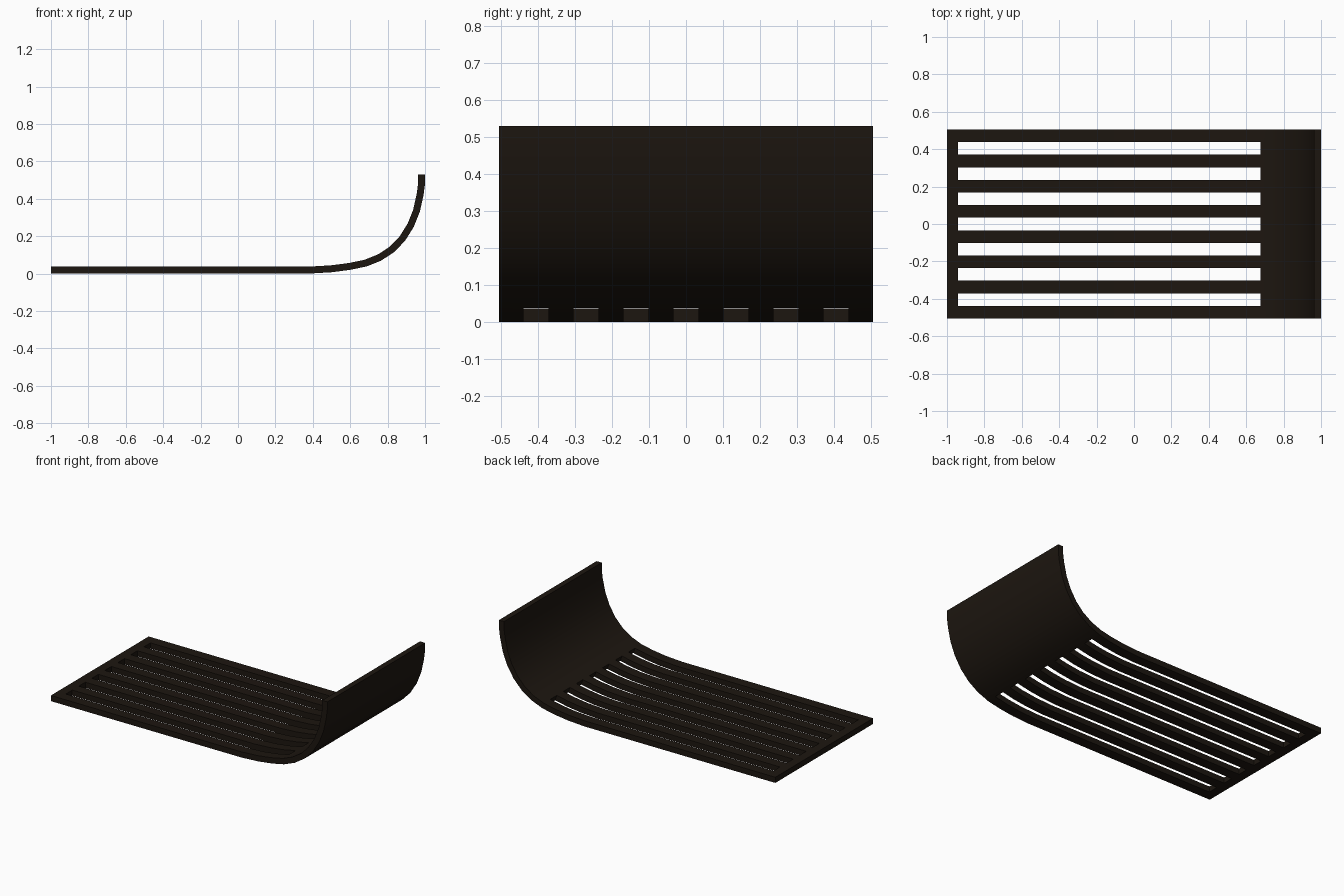
import bpy, bmesh

if "Cube" in bpy.data.objects:
    bpy.data.objects.remove(bpy.data.objects["Cube"])

# Outer (underside) profile in x, z: flat deck curving up to a lip
profile = [(-1, 0), (-0.94, 0), (0.38, 0), (0.5, 0.007), (0.6, 0.02),
           (0.687, 0.038), (0.765, 0.069), (0.835, 0.115), (0.893, 0.175),
           (0.94, 0.25), (0.972, 0.33), (0.992, 0.42), (1, 0.48), (1, 0.53)]
BANDS = 15                      # alternating slats and slots
HALF = 0.505
SLOT_START, SLOT_END = 1, 5     # profile indices between which slots run

# Slotted sheet: grid of quads leaving every second band open
bm = bmesh.new()
rows = []
for j in range(BANDS + 1):
    y = -HALF + 2 * HALF * j / BANDS
    rows.append([bm.verts.new((x, y, z)) for x, z in profile])
for j in range(BANDS):
    for i in range(len(profile) - 1):
        if j % 2 == 1 and SLOT_START <= i < SLOT_END:
            continue
        a, b = rows[j], rows[j + 1]
        bm.faces.new((a[i], b[i], b[i + 1], a[i + 1]))
mesh = bpy.data.meshes.new("slatted_curved_panel")
bm.to_mesh(mesh)
bm.free()
panel = bpy.data.objects.new("slatted_curved_panel", mesh)
bpy.context.collection.objects.link(panel)

# Thickness towards the inside of the bend
solid = panel.modifiers.new("thickness", 'SOLIDIFY')
solid.thickness = 0.037
solid.offset = -1
solid.use_even_offset = True
bpy.context.view_layer.objects.active = panel
panel.select_set(True)
bpy.ops.object.modifier_apply(modifier=solid.name)
bpy.ops.object.shade_smooth_by_angle()

# Dark brown finish
mat = bpy.data.materials.new("dark_wood")
mat.diffuse_color = (0.012, 0.008, 0.005, 1)
mat.use_nodes = True
mat.node_tree.nodes["Principled BSDF"].inputs["Base Color"].default_value = mat.diffuse_color
panel.data.materials.append(mat)
